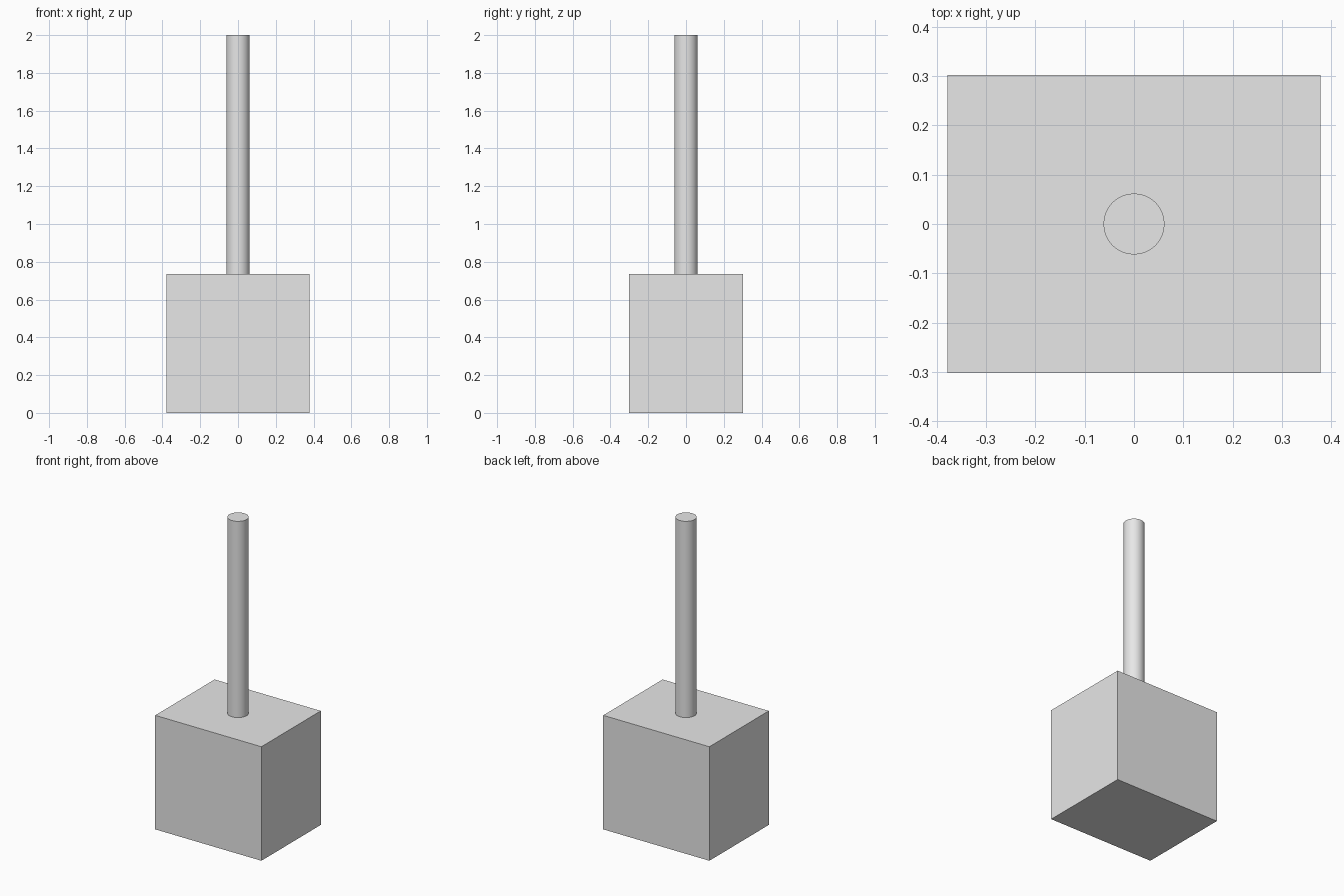
import bpy

cube = bpy.data.objects.get("Cube")
if cube:
    bpy.data.objects.remove(cube, do_unlink=True)

WIDTH, DEPTH, BLOCK_TOP = 0.757, 0.605, 0.735
ROD_RADIUS, TOP = 0.062, 2.0

grey = bpy.data.materials.new("light_grey")
grey.use_nodes = True
grey.diffuse_color = (0.8, 0.8, 0.8, 1)
grey.node_tree.nodes["Principled BSDF"].inputs["Base Color"].default_value = grey.diffuse_color


def finish(name):
    obj = bpy.context.object
    obj.name = name
    obj.data.materials.append(grey)
    return obj


# Rectangular block at the bottom
bpy.ops.mesh.primitive_cube_add(size=1, location=(0, 0, BLOCK_TOP / 2))
block = finish("base_block")
block.scale = (WIDTH, DEPTH, BLOCK_TOP)
bpy.ops.object.transform_apply(location=False, rotation=False, scale=True)

# Round rod standing on the middle of the block
bpy.ops.mesh.primitive_cylinder_add(vertices=32, radius=ROD_RADIUS, depth=TOP - BLOCK_TOP,
                                    location=(0, 0, (TOP + BLOCK_TOP) / 2))
finish("upright_rod")
bpy.ops.object.shade_smooth_by_angle()
